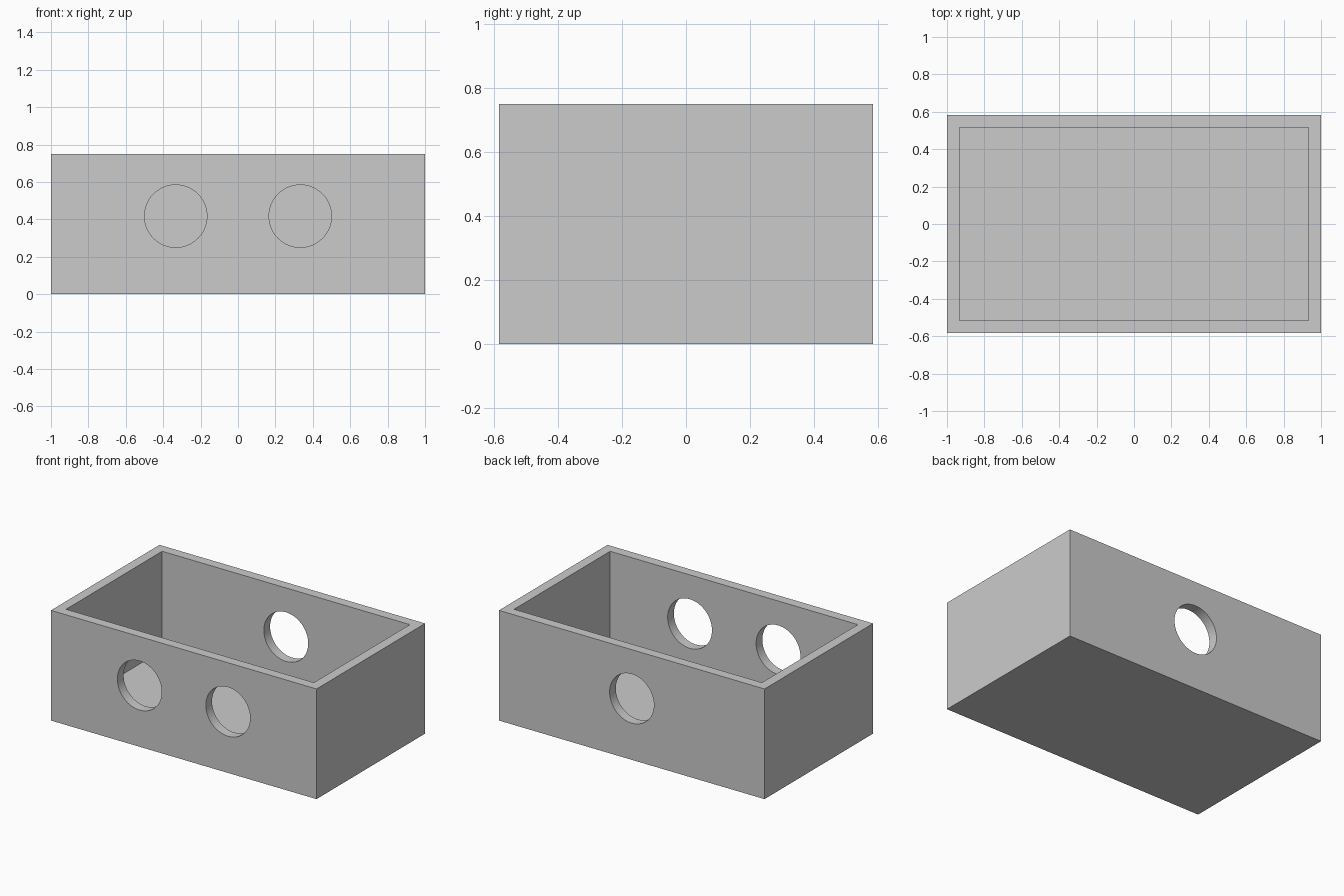
import bpy
import math

cube = bpy.data.objects.get("Cube")
if cube:
    bpy.data.objects.remove(cube, do_unlink=True)

LENGTH, DEPTH, HEIGHT = 2.0, 1.167, 0.75
WALL, FLOOR = 0.067, 0.075
HOLE_RADIUS, HOLE_Z = 0.167, 0.417

grey = bpy.data.materials.new("plain grey")
grey.use_nodes = True
grey.diffuse_color = (0.6, 0.6, 0.6, 1)
grey.node_tree.nodes["Principled BSDF"].inputs["Base Color"].default_value = (0.6, 0.6, 0.6, 1)


def block(name, size, bottom):
    """Box centred in plan, standing at the given height."""
    bpy.ops.mesh.primitive_cube_add(size=1, location=(0, 0, bottom + size[2] / 2))
    obj = bpy.context.object
    obj.name = name
    obj.scale = size
    bpy.ops.object.transform_apply(location=True, rotation=True, scale=True)
    obj.data.materials.append(grey)
    return obj


def cut(target, cutter):
    """Subtract a cutter and remove it."""
    mod = target.modifiers.new("cut", "BOOLEAN")
    mod.operation = "DIFFERENCE"
    mod.solver = "EXACT"
    mod.object = cutter
    bpy.ops.object.select_all(action="DESELECT")
    bpy.context.view_layer.objects.active = target
    target.select_set(True)
    bpy.ops.object.modifier_apply(modifier=mod.name)
    bpy.data.objects.remove(cutter, do_unlink=True)


# Open-topped tray
box = block("open_box", (LENGTH, DEPTH, HEIGHT), 0)
cut(box, block("cavity_cutter", (LENGTH - 2 * WALL, DEPTH - 2 * WALL, HEIGHT), FLOOR))

# Two round holes in the front wall, one in the middle of the back wall
wall_y = (DEPTH - WALL) / 2
for x, y in ((-0.333, -wall_y), (0.333, -wall_y), (0, wall_y)):
    bpy.ops.mesh.primitive_cylinder_add(vertices=96, radius=HOLE_RADIUS, depth=WALL * 3,
                                        location=(x, y, HOLE_Z),
                                        rotation=(math.pi / 2, 0, 0))
    hole = bpy.context.object
    hole.name = "hole_cutter"
    hole.data.materials.append(grey)
    cut(box, hole)

# Smooth hole rims with crisp edges
bpy.ops.object.shade_smooth_by_angle(angle=math.radians(30))
